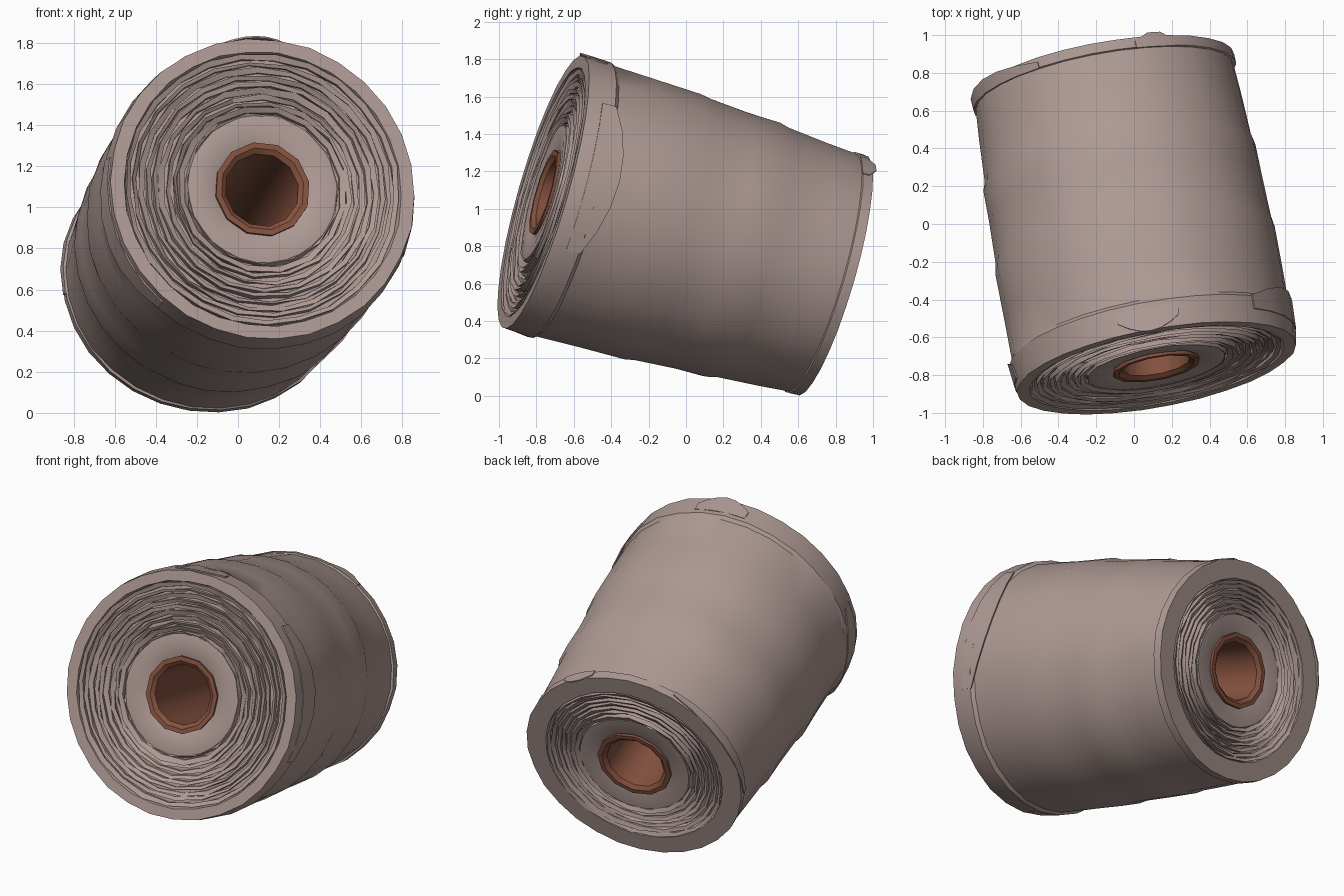
import bpy, bmesh, math, random
from mathutils import Vector

if "Cube" in bpy.data.objects:
    bpy.data.objects.remove(bpy.data.objects["Cube"])

random.seed(4)

# Tilted roll axis, from front face centre to back face centre
F, B = Vector((0.12, -0.763, 1.09)), Vector((-0.165, 0.78, 0.645))
D = (B - F).normalized()
L = (B - F).length
X = (Vector((1, 0, 0)) - D * D.x).normalized()
Y = D.cross(X)
if Y.z < 0:
    Y = -Y


def material(name, rgb):
    m = bpy.data.materials.new(name)
    m.diffuse_color = (*rgb, 1)
    m.use_nodes = True
    m.node_tree.nodes["Principled BSDF"].inputs["Base Color"].default_value = m.diffuse_color
    return m


PAPER = material("dusty pink paper", (0.42, 0.32, 0.295))
CARD = material("brown cardboard", (0.24, 0.085, 0.05))


def place(r, a, t):
    # the roll is slightly squashed towards its back end
    s = t / L
    kx, ky = 0.994 + 0.026 * s, 1.006 - 0.036 * s
    return F + D * t + X * (r * kx * math.cos(a)) + Y * (r * ky * math.sin(a))


def lathe(bm, profile, n, phase=0, jr=0, jt=0):
    """Closed ring swept from a closed (t, r) profile, with random wobble."""
    rings = []
    for t, r in profile:
        rings.append([bm.verts.new(place(r + random.uniform(-jr, jr),
                                         phase + i * math.tau / n,
                                         t + random.uniform(-jt, jt))) for i in range(n)])
    for k in range(len(rings)):
        p, q = rings[k], rings[(k + 1) % len(rings)]
        for i in range(n):
            j = (i + 1) % n
            bm.faces.new((p[i], p[j], q[j], q[i]))


def finish(bm, name, mat, angle=32):
    bmesh.ops.recalc_face_normals(bm, faces=bm.faces)
    me = bpy.data.meshes.new(name)
    bm.to_mesh(me)
    bm.free()
    me.materials.append(mat)
    ob = bpy.data.objects.new(name, me)
    bpy.context.collection.objects.link(ob)
    bpy.ops.object.select_all(action='DESELECT')
    ob.select_set(True)
    bpy.context.view_layer.objects.active = ob
    bpy.ops.object.shade_smooth_by_angle(angle=math.radians(angle))
    return ob


# Wound body: front end, bumpy outer skin with overlaps, back end
body = [(0.02, 0.225), (0.01, 0.25), (0.0, 0.33), (0.005, 0.37), (0.035, 0.38),
        (0.035, 0.68), (0.0, 0.69), (0.0, 0.755),
        (0.06, 0.762), (0.15, 0.768), (0.17, 0.752), (0.4, 0.75), (0.66, 0.75),
        (0.72, 0.737), (0.95, 0.727), (1.12, 0.724), (1.17, 0.710), (1.4, 0.695),
        (L - 0.06, 0.682), (L - 0.055, 0.692), (L, 0.69),
        (L, 0.57), (L - 0.035, 0.56), (L - 0.035, 0.36), (L - 0.005, 0.35),
        (L - 0.01, 0.25), (L - 0.02, 0.225)]
bm = bmesh.new()
lathe(bm, body, 30, jr=0.003)
finish(bm, "wound_body", PAPER)


# Ragged sheet edges on both ends
def layers(name, t0, sign, r0, r1, count):
    bm = bmesh.new()
    step = (r1 - r0) / count
    for i in range(count):
        r = r0 + step * i
        n = 14 + i + random.randint(0, 2)
        w = step * random.uniform(0.55, 0.85)
        h = random.uniform(-0.006, 0.012)
        prof = [(0.05, r), (h + 0.012, r), (h, r + w), (0.05, r + w)]
        lathe(bm, [(t0 + sign * t, q) for t, q in prof], n,
              random.uniform(0, 1), jr=step * 0.16, jt=0.006)
    finish(bm, name, PAPER, 25)


layers("front_sheet_edges", 0, 1, 0.36, 0.69, 10)
layers("back_sheet_edges", L, -1, 0.33, 0.575, 8)

# Cardboard core tube
bm = bmesh.new()
lathe(bm, [(0.0, 0.236), (0.0, 0.208), (0.02, 0.184), (L - 0.02, 0.184),
           (L, 0.208), (L, 0.236)], 12, 0.2)
finish(bm, "core_tube", CARD)


# Loose paper flaps lifting from the rims
def flap(name, t0, t1, a0, a1, r0, r1, n=7):
    bm = bmesh.new()
    rows = []
    for i in range(n):
        u = i / (n - 1)
        a = math.radians(a0 + (a1 - a0) * u)
        bulge = math.sin(math.pi * (0.15 + 0.7 * u))
        rows.append([bm.verts.new(place(r, a, t)) for r, t in (
            (r0, t0), (r1, t0 + (t1 - t0) * bulge),
            (r1 - 0.008, t0 + (t1 - t0) * bulge), (r0 - 0.008, t0))])
    for p, q in zip(rows, rows[1:]):
        for k in range(4):
            m = (k + 1) % 4
            bm.faces.new((p[k], q[k], q[m], p[m]))
    bm.faces.new(rows[0])
    bm.faces.new(rows[-1])
    finish(bm, name, PAPER)


flap("front_right_flap", 0.08, 0.25, -20, 45, 0.768, 0.772)
flap("front_left_flap", 0.04, 0.2, 170, 230, 0.765, 0.776)
flap("front_top_flap", 0.12, -0.01, 80, 105, 0.765, 0.766)
flap("back_top_flap", L - 0.06, L + 0.025, 58, 76, 0.694, 0.694, 4)
flap("back_left_flap", L - 0.06, L + 0.015, 120, 190, 0.694, 0.698)
